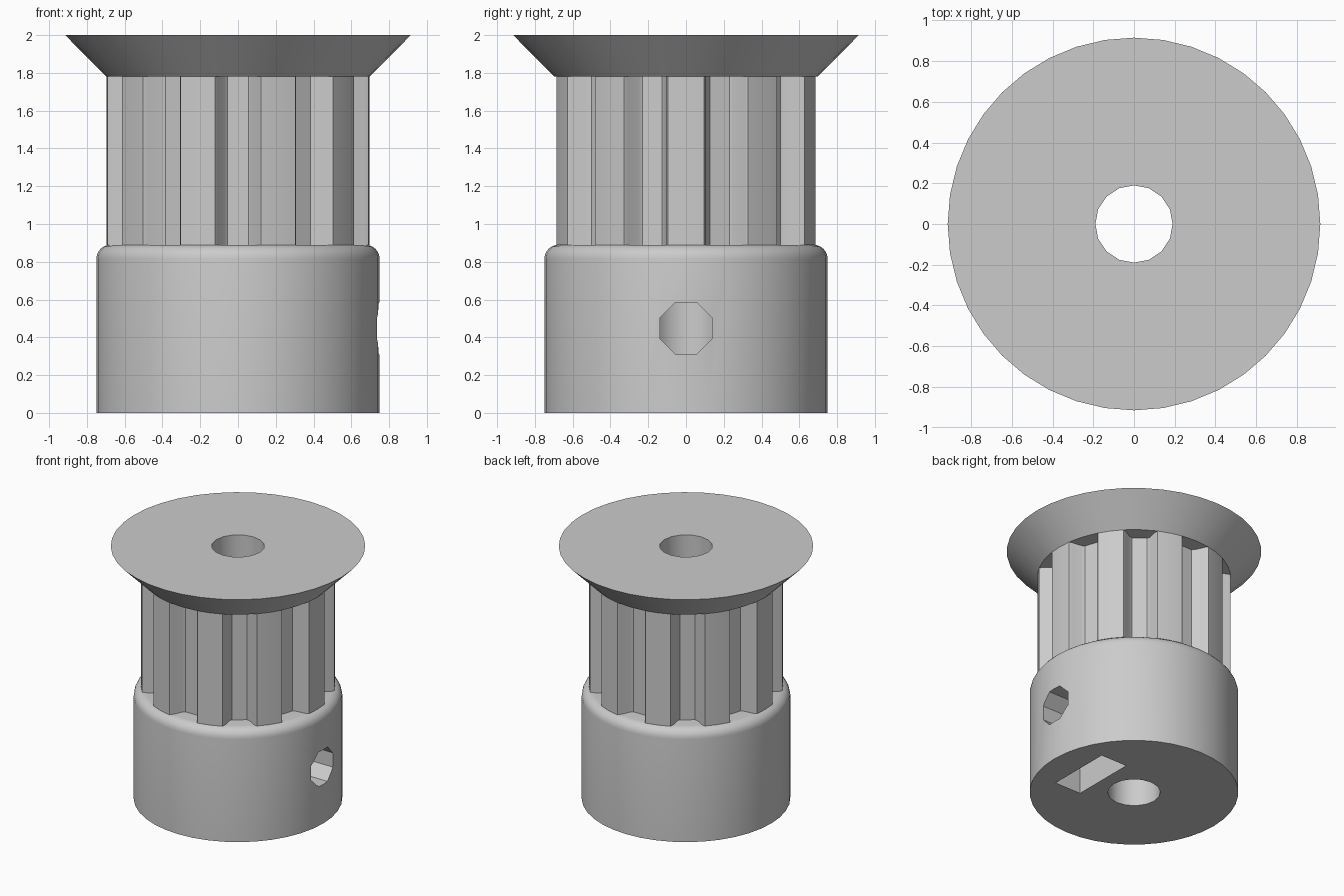
import bpy, bmesh
from math import sin, cos, pi, radians, sqrt
from mathutils import Vector, Matrix

if "Cube" in bpy.data.objects:
    bpy.data.objects.remove(bpy.data.objects["Cube"])

HUB_R, HUB_TOP, FILLET = 0.75, 0.89, 0.075
TOOTH_R, TEETH = 0.697, 10
BARREL_TOP, FLANGE_R, TOP = 1.78, 0.915, 2.0
BORE_R, SCREW_Z = 0.19, 0.447
SIDES = 40

grey = bpy.data.materials.new("light grey")
grey.use_nodes = True
colour = (0.6, 0.6, 0.6, 1)
grey.diffuse_color = colour
grey.node_tree.nodes["Principled BSDF"].inputs["Base Color"].default_value = colour


def finish(name, bm):
    bmesh.ops.recalc_face_normals(bm, faces=bm.faces)
    mesh = bpy.data.meshes.new(name)
    bm.to_mesh(mesh)
    bm.free()
    mesh.materials.append(grey)
    obj = bpy.data.objects.new(name, mesh)
    bpy.context.collection.objects.link(obj)
    return obj


def prism(name, outline, vector, matrix=Matrix()):
    """Extrude a flat outline of 3D points along a vector."""
    bm = bmesh.new()
    face = bm.faces.new([bm.verts.new(matrix @ Vector(p)) for p in outline])
    ext = bmesh.ops.extrude_face_region(bm, geom=[face])
    verts = [v for v in ext["geom"] if isinstance(v, bmesh.types.BMVert)]
    bmesh.ops.translate(bm, verts=verts, vec=vector)
    return finish(name, bm)


def stack(name, profile):
    """Solid of revolution from (radius, height) rings, capped at both ends."""
    bm = bmesh.new()
    rings = [[bm.verts.new((r * cos(2 * pi * i / SIDES), r * sin(2 * pi * i / SIDES), z))
              for i in range(SIDES)] for r, z in profile]
    bm.faces.new(rings[0])
    bm.faces.new(rings[-1])
    for a, b in zip(rings, rings[1:]):
        for i in range(SIDES):
            j = (i + 1) % SIDES
            bm.faces.new((a[i], a[j], b[j], b[i]))
    return finish(name, bm)


def circle(r, n, z=0, start=0):
    return [(r * cos(start + 2 * pi * i / n), r * sin(start + 2 * pi * i / n), z) for i in range(n)]


def cut(obj, cutters):
    bpy.ops.object.select_all(action="DESELECT")
    bpy.context.view_layer.objects.active = obj
    obj.select_set(True)
    for cutter in cutters:
        mod = obj.modifiers.new("cut", "BOOLEAN")
        mod.operation, mod.solver, mod.object = "DIFFERENCE", "EXACT", cutter
        bpy.ops.object.modifier_apply(modifier=mod.name)
    bpy.ops.object.shade_smooth_by_angle(angle=radians(30))


# Hub with a rounded upper rim
rim = [(HUB_R - FILLET + FILLET * cos(a), HUB_TOP - FILLET + FILLET * sin(a))
       for a in (i * pi / 12 for i in range(7))]
hub = stack("hub", [(HUB_R, 0)] + rim)

# Toothed barrel: one groove plus the middle of the next tooth, repeated
half_groove = [(0.123, sqrt(TOOTH_R ** 2 - 0.123 ** 2)), (0.107, 0.668), (0.072, 0.592), (0.055, 0.577)]
groove = [(-t, r) for t, r in half_groove] + half_groove[::-1]
outline = []
for k in range(TEETH):
    angle = -pi / 2 + 2 * pi * k / TEETH
    c, s = cos(angle), sin(angle)
    outline += [(r * c - t * s, r * s + t * c, HUB_TOP) for t, r in groove]
    mid = angle + pi / TEETH
    outline.append((TOOTH_R * cos(mid), TOOTH_R * sin(mid), HUB_TOP))
barrel = prism("toothed_barrel", outline, (0, 0, BARREL_TOP - HUB_TOP))

# Flared retaining flange
flange = stack("flange", [(0.697, BARREL_TOP), (FLANGE_R, TOP)])

# Cutters: shaft bore, set screw hole and captive nut slot
bore = prism("bore_cutter", circle(BORE_R, 16, -0.5), (0, 0, 3))
to_side = Matrix(((0, 0, 1, 0), (1, 0, 0, 0), (0, 1, 0, SCREW_Z), (0, 0, 0, 1)))
screw = prism("screw_cutter", circle(0.148, 8, 0, pi / 8), (1, 0, 0), to_side)
nut_w = 0.258
nut_r = nut_w / cos(pi / 6)
nut_outline = [(0.29, -nut_w, -0.2), (0.29, nut_w, -0.2), (0.29, nut_w, SCREW_Z + nut_r / 2),
               (0.29, 0, SCREW_Z + nut_r), (0.29, -nut_w, SCREW_Z + nut_r / 2)]
nut = prism("nut_cutter", nut_outline, (0.23, 0, 0))

cut(hub, [bore, screw, nut])
cut(barrel, [bore])
cut(flange, [bore])
for cutter in (bore, screw, nut):
    bpy.data.objects.remove(cutter)
